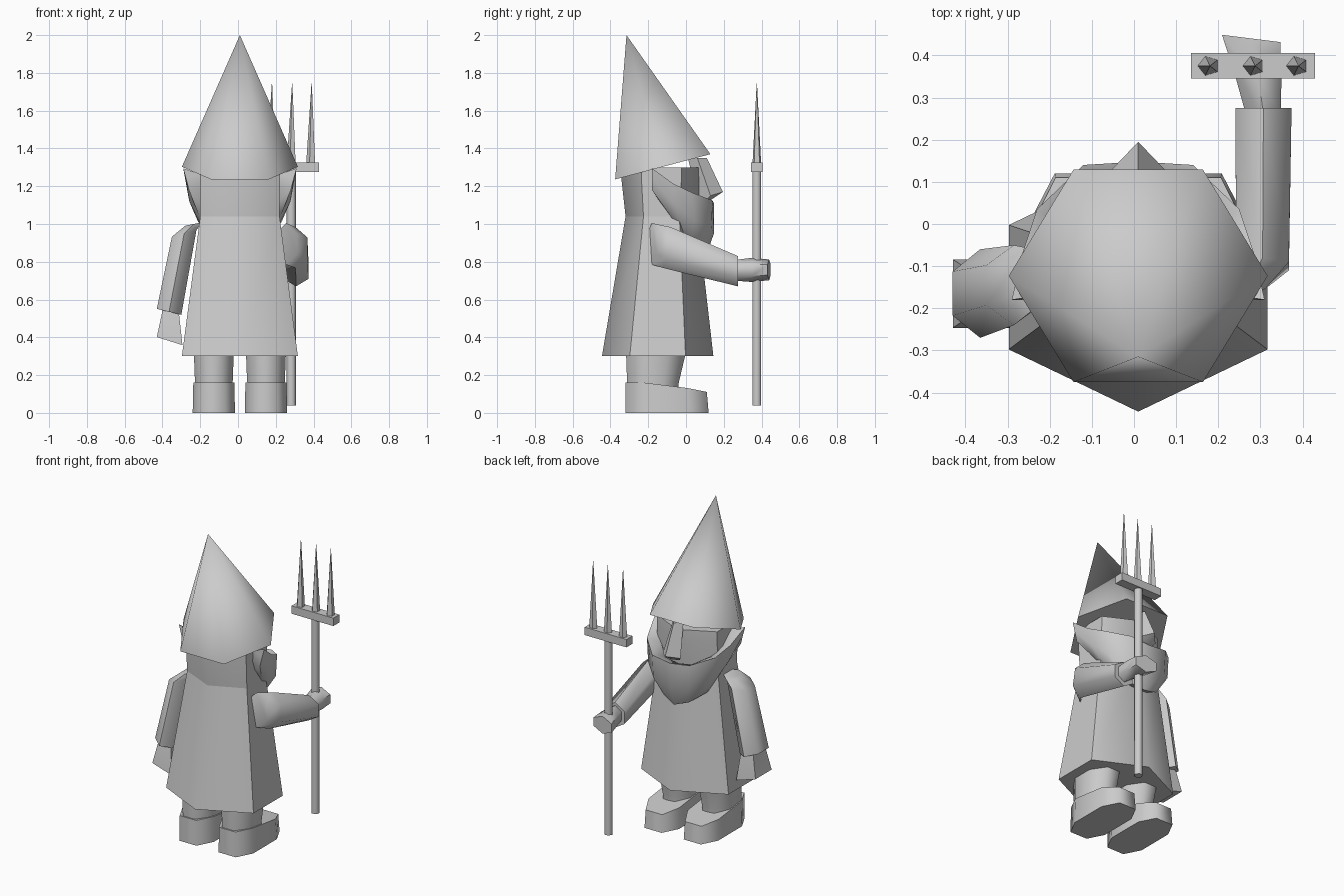
import bpy, bmesh, math
from mathutils import Vector

grey = bpy.data.materials.new("stone grey")
grey.diffuse_color = (0.6, 0.6, 0.6, 1)
CX = 0.01  # symmetry plane of the figure


def finish(name, bm, angle=63):
    bmesh.ops.remove_doubles(bm, verts=bm.verts, dist=0.0005)
    bmesh.ops.recalc_face_normals(bm, faces=bm.faces)
    me = bpy.data.meshes.new(name)
    bm.to_mesh(me)
    bm.free()
    me.materials.append(grey)
    me.shade_smooth()
    me.set_sharp_from_angle(angle=math.radians(angle))
    ob = bpy.data.objects.new(name, me)
    bpy.context.collection.objects.link(ob)
    return ob


def loft(name, rings, angle=63):
    """Skin a list of equal-length point rings and cap both ends."""
    bm = bmesh.new()
    rows = [[bm.verts.new(p) for p in r] for r in rings]
    n = len(rows[0])
    for a, b in zip(rows, rows[1:]):
        for i in range(n):
            j = (i + 1) % n
            bm.faces.new((a[i], a[j], b[j], b[i]))
    bm.faces.new(rows[0])
    bm.faces.new(rows[-1])
    return finish(name, bm, angle)


def ring(c, u, v, n=6, start=0):
    """Polygon ring around c, spanned by half-axes u and v."""
    c, u, v = Vector(c), Vector(u), Vector(v)
    return [c + u * math.cos(t) + v * math.sin(t)
            for t in (math.radians(start) + 2 * math.pi * i / n for i in range(n))]


def hexa(cx, cy, z, hx, hy):
    """Level hexagon with corners on +-y and flat sides on +-x."""
    return ring((cx, cy, z), (hx / math.cos(math.pi / 6), 0, 0), (0, hy, 0), 6, 30)


# robe and head
loft("robe", [hexa(CX, -0.15, 0.30, 0.307, 0.295),
              hexa(CX, -0.13, 1.04, 0.21, 0.19)])
loft("head", [hexa(CX, -0.13, 1.04, 0.21, 0.19),
              hexa(CX, -0.13, 1.24, 0.212, 0.212),
              hexa(CX, -0.13, 1.30, 0.212, 0.212)])

# pointed hat: tilted hexagonal rim, tip leaning away from the face
bm = bmesh.new()
rim = [bm.verts.new(p) for p in ring((CX, -0.123, 1.303), (0.307, 0, 0), (0, 0.291, 0.077))]
tip = bm.verts.new((CX, -0.315, 2.0))
for i in range(6):
    bm.faces.new((rim[i], rim[(i + 1) % 6], tip))
bm.faces.new(rim)
finish("hat", bm, 70)

# beard: columns of (top, middle, bottom) from the side tip to the centre
cols = [[(0.30, -0.18, 1.295), (0.285, -0.18, 1.24), (0.27, -0.18, 1.18)],
        [(0.275, -0.07, 1.215), (0.268, -0.07, 1.12), (0.215, -0.08, 1.04)],
        [(0.24, 0.035, 1.165), (0.225, 0.045, 1.02), (0.17, 0.01, 0.92)],
        [(0.13, 0.14, 1.125), (0.125, 0.135, 0.98), (0.09, 0.08, 0.86)],
        [(0.0, 0.148, 1.11), (0.0, 0.148, 0.95), (0.0, 0.105, 0.83)]]
bm = bmesh.new()
for side in (1, -1):
    grid = []
    for col in cols:
        (tx, ty, tz), (bx, by, bz) = col[0], col[2]
        loop = col + [(bx * 0.6, (by + 0.13) * 0.6 - 0.13, bz + 0.02),
                      (tx * 0.72, (ty + 0.13) * 0.72 - 0.13, tz - 0.03)]
        grid.append([bm.verts.new((CX + side * x, y, z)) for x, y, z in loop])
    for a, b in zip(grid, grid[1:]):
        for i in range(5):
            j = (i + 1) % 5
            bm.faces.new((a[i], a[j], b[j], b[i]))
    bm.faces.new(grid[0])
finish("beard", bm, 60)

# nose
loft("nose", [ring((CX, 0.06, 1.35), (0.035, 0, 0), (0, 0.05, 0), 4),
              ring((CX, 0.13, 1.15), (0.062, 0, 0), (0, 0.065, 0.02), 4),
              ring((CX, 0.10, 1.12), (0.035, 0, 0), (0, 0.035, 0.01), 4)], 40)

# legs and boots, one pair each
plan = [(0.06, -0.32), (0.112, -0.22), (0.112, 0.02), (0.06, 0.12),
        (-0.06, 0.12), (-0.112, 0.02), (-0.112, -0.22), (-0.06, -0.32)]
for side, tag in ((1, "right"), (-1, "left")):
    x0 = CX + side * 0.138
    loft(f"{tag}_boot", [[(x0 + x, y, 0) for x, y in plan],
                         [(x0 + x * 0.97, y - (0.01 if y > 0 else 0),
                           0.135 - 0.2 * y if y > -0.15 else 0.16) for x, y in plan]])
    loft(f"{tag}_leg", [ring((x0, -0.175, 0.10), (0.104, 0, 0), (0, 0.145, 0), 8, 22.5),
                        ring((x0, -0.175, 0.16), (0.108, 0, 0), (0, 0.148, 0), 8, 22.5),
                        ring((x0, -0.16, 0.31), (0.114, 0, 0), (0, 0.17, 0), 8, 22.5)])

# arm reaching out to the fork, with its hand
loft("right_arm", [ring((0.255, -0.18, 0.895), (0.065, 0.03, 0), (0, 0, 0.11), 6, 30),
                   ring((0.305, -0.10, 0.875), (0.072, 0, 0), (0, 0.02, 0.108), 6, 30),
                   ring((0.307, 0.275, 0.75), (0.077, 0, 0), (0, 0.0, 0.08), 6, 30)])
loft("right_hand", [ring((0.307, 0.26, 0.755), (0.048, 0, 0), (0, 0, 0.055), 6, 30),
                    ring((0.295, 0.35, 0.757), (0.063, 0, 0), (0, 0, 0.064), 6, 30),
                    ring((0.278, 0.44, 0.757), (0.08, -0.01, 0), (0, 0, 0.055), 6, 30)])

# arm hanging down, with its hand
loft("left_arm", [ring((-0.235, -0.13, 1.00), (0.05, 0, 0.01), (0, 0.07, 0), 6, 30),
                  ring((-0.285, -0.145, 0.95), (0.075, 0, 0.02), (0, 0.095, 0), 6, 30),
                  ring((-0.365, -0.165, 0.535), (0.075, 0, -0.018), (0, 0.105, 0), 6, 30)])
loft("left_hand", [ring((-0.355, -0.165, 0.56), (0.06, 0, -0.01), (0, 0.075, 0), 4, 45),
                   ring((-0.357, -0.165, 0.52), (0.065, 0, -0.01), (0, 0.09, 0), 4, 45),
                   ring((-0.362, -0.165, 0.38), (0.096, 0, -0.03), (-0.0, 0.115, 0), 4, 45)])

# fork: shaft, crossbar and three prongs
FX, FY = 0.282, 0.375
loft("fork_shaft", [ring((FX, FY, z), (0.026, 0, 0), (0, 0.026, 0), 6) for z in (0.04, 1.29)])
loft("fork_crossbar", [[(FX + sx * 0.147, FY + sy * 0.03, z)
                        for sx, sy in ((-1, -1), (1, -1), (1, 1), (-1, 1))]
                       for z in (1.275, 1.325)])
for i, dx in enumerate((-0.105, 0.002, 0.105)):
    loft(f"fork_prong_{i + 1}", [ring((FX + dx, FY, 1.32), (0.026, 0, 0), (0, 0.024, 0), 5, 180),
                                 ring((FX + dx + 0.003, FY, 1.745), (0.001, 0, 0), (0, 0.001, 0), 5, 180)])
